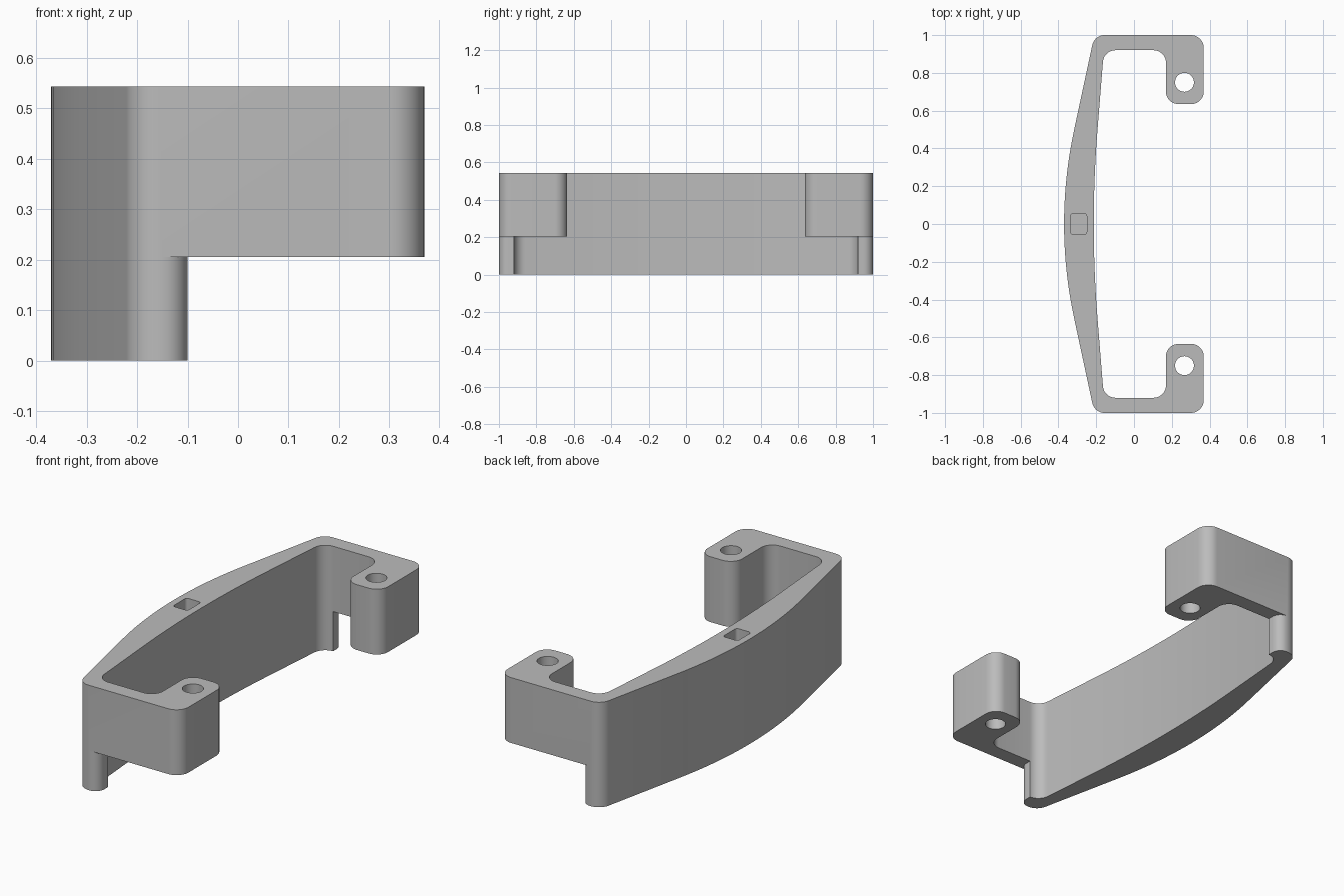
import bpy, bmesh, math
from mathutils import Vector

cube = bpy.data.objects.get("Cube")
if cube:
    bpy.data.objects.remove(cube, do_unlink=True)

HEIGHT, STEP = 0.543, 0.205

grey = bpy.data.materials.new("light grey plastic")
grey.use_nodes = True
colour = (0.5, 0.5, 0.5, 1)
grey.diffuse_color = colour
grey.node_tree.nodes["Principled BSDF"].inputs["Base Color"].default_value = colour


def rounded(corners, steps=10):
    """Outline from (x, y, radius) corners, each replaced by a tangent arc."""
    out = []
    for i, (x, y, r) in enumerate(corners):
        p = Vector((x, y))
        if r == 0:
            out.append(p)
            continue
        a = (Vector(corners[i - 1][:2]) - p).normalized()
        b = (Vector(corners[(i + 1) % len(corners)][:2]) - p).normalized()
        half = a.angle(b) / 2
        centre = p + (a + b).normalized() * r / math.sin(half)
        start = p + a * r / math.tan(half) - centre
        sweep = start.angle_signed(p + b * r / math.tan(half) - centre)
        for k in range(steps + 1):
            t = -sweep * k / steps
            out.append(centre + Vector((start.x * math.cos(t) - start.y * math.sin(t),
                                        start.x * math.sin(t) + start.y * math.cos(t))))
    return out


def prism(name, outline, z0, z1):
    """Extrude a flat outline from z0 to z1."""
    bm = bmesh.new()
    face = bm.faces.new([bm.verts.new((p[0], p[1], z0)) for p in outline])
    top = bmesh.ops.extrude_face_region(bm, geom=[face])["geom"]
    for v in top:
        if isinstance(v, bmesh.types.BMVert):
            v.co.z = z1
    bmesh.ops.recalc_face_normals(bm, faces=bm.faces)
    mesh = bpy.data.meshes.new(name)
    bm.to_mesh(mesh)
    bm.free()
    mesh.materials.append(grey)
    obj = bpy.data.objects.new(name, mesh)
    bpy.context.collection.objects.link(obj)
    return obj


def bow(y, middle, slope, blend=0.5):
    """x of the bowed grip: curved in the middle, straight towards the ends."""
    y = abs(y)
    return middle + slope * (y * y / (2 * blend) if y < blend else y - blend / 2)


def mirrored(points):
    return [(x, -y, r) for x, y, r in reversed(points)]


# Hooked handle outline: bowed grip, end walls and returning lugs
R = 0.066
samples = [i / 20 for i in range(-10, 11)]
outer = [(bow(y, -0.37, 0.214), y, 0) for y in samples]
inner = [(bow(y, -0.213, 0.08), y, 0) for y in reversed(samples)]
hook = [(bow(1, -0.37, 0.214), 1, R), (0.369, 1, R + 0.002), (0.369, 0.635, R),
        (0.169, 0.635, R), (0.169, 0.92, R), (bow(0.92, -0.213, 0.08), 0.92, R)]
handle = prism("handle", rounded(outer + hook + inner + mirrored(hook)), 0, HEIGHT)

# Cutters: step under each lug, screw holes, blind square pocket
cutters = []
for side, s in (("left", 1), ("right", -1)):
    step = [(-0.15, 1.1), (-0.15, 1)]
    step += [(-0.15 + 0.05 * math.sin(a), 0.95 + 0.05 * math.cos(a))
             for a in (math.pi / 2 * k / 8 for k in range(1, 9))]
    step += [(-0.1, 0.5), (0.5, 0.5), (0.5, 1.1)]
    cutters.append(prism("step_cutter_" + side, [(x, s * y) for x, y in step], -0.1, STEP))
    hole = [(0.267 + 0.05 * math.cos(a), s * 0.75 + 0.05 * math.sin(a))
            for a in (math.tau * k / 40 for k in range(40))]
    cutters.append(prism("hole_cutter_" + side, hole, -0.2, 0.8))
pocket = [(-0.335, -0.056, 0.015), (-0.335, 0.056, 0.015),
          (-0.25, 0.056, 0.015), (-0.25, -0.056, 0.015)]
cutters.append(prism("pocket_cutter", rounded(pocket, 5), HEIGHT - 0.2, 0.8))

bpy.context.view_layer.objects.active = handle
for cutter in cutters:
    mod = handle.modifiers.new(cutter.name, "BOOLEAN")
    mod.operation, mod.solver, mod.object = "DIFFERENCE", "EXACT", cutter
    bpy.ops.object.modifier_apply(modifier=mod.name)
for cutter in cutters:
    bpy.data.objects.remove(cutter, do_unlink=True)

bpy.ops.object.select_all(action="DESELECT")
handle.select_set(True)
bpy.ops.object.shade_smooth_by_angle(angle=math.radians(30))
